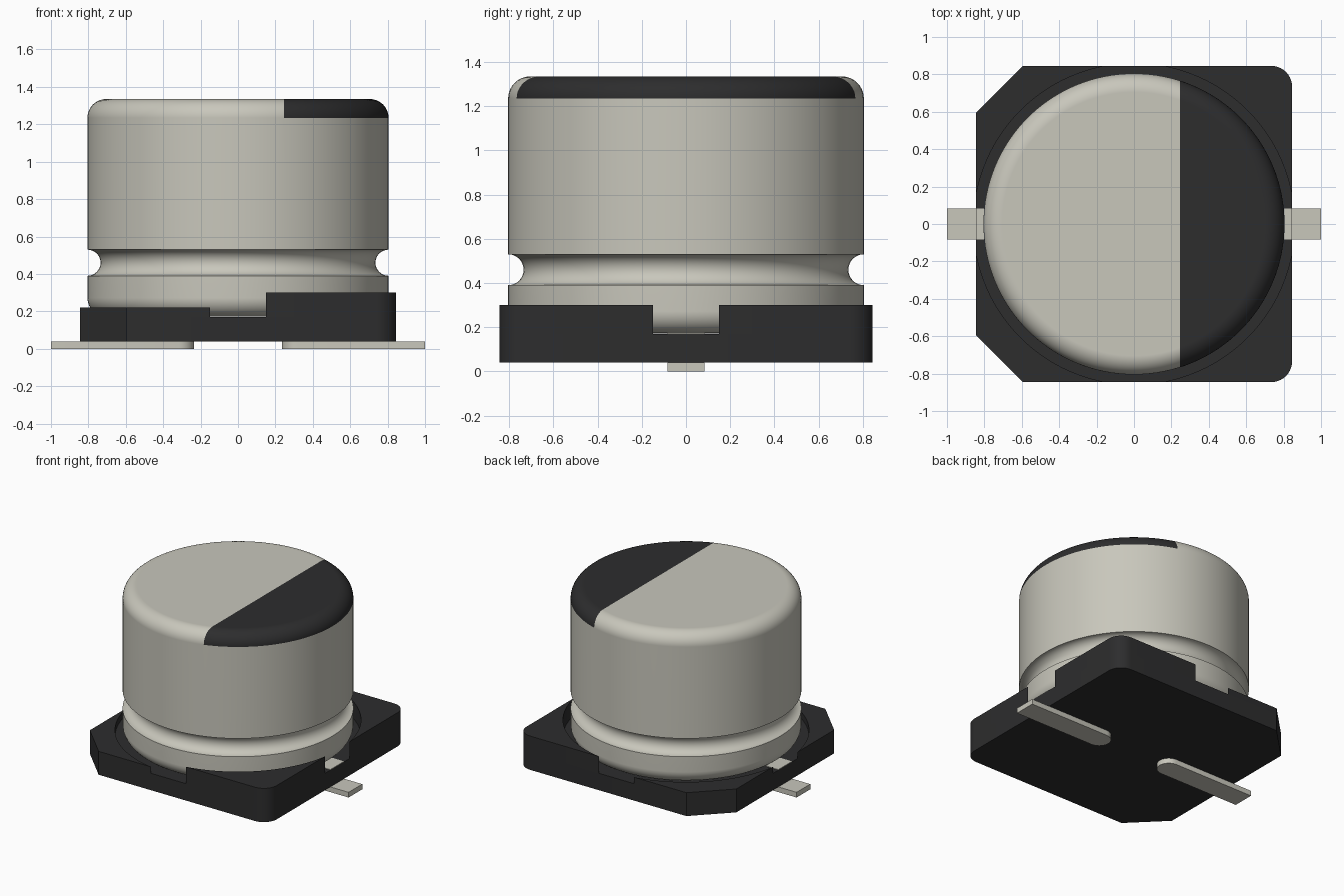
import bpy, bmesh
from math import sin, cos, pi, radians, asin

if "Cube" in bpy.data.objects:
    bpy.data.objects.remove(bpy.data.objects["Cube"])


def material(name, rgb):
    mat = bpy.data.materials.new(name)
    mat.use_nodes = True
    mat.diffuse_color = (*rgb, 1)
    mat.node_tree.nodes["Principled BSDF"].inputs["Base Color"].default_value = (*rgb, 1)
    return mat


METAL = material("warm light metal", (0.58, 0.57, 0.50))
BLACK = material("matte black", (0.026, 0.026, 0.027))


def finish(name, bm, *mats):
    bmesh.ops.recalc_face_normals(bm, faces=bm.faces)
    mesh = bpy.data.meshes.new(name)
    bm.to_mesh(mesh)
    bm.free()
    obj = bpy.data.objects.new(name, mesh)
    bpy.context.collection.objects.link(obj)
    for mat in mats:
        mesh.materials.append(mat)
    bpy.ops.object.select_all(action='DESELECT')
    obj.select_set(True)
    bpy.context.view_layer.objects.active = obj
    bpy.ops.object.shade_smooth_by_angle(angle=radians(30))
    return obj


def arc(cx, cy, r, start, end, steps):
    angles = [radians(start + (end - start) * i / steps) for i in range(steps + 1)]
    return [(cx + r * cos(a), cy + r * sin(a)) for a in angles]


def prism(name, outline, z0, z1, mat):
    bm = bmesh.new()
    face = bm.faces.new([bm.verts.new((x, y, z0)) for x, y in outline])
    top = bmesh.ops.extrude_face_region(bm, geom=[face])["geom"]
    verts = [v for v in top if isinstance(v, bmesh.types.BMVert)]
    bmesh.ops.translate(bm, verts=verts, vec=(0, 0, z1 - z0))
    return finish(name, bm, mat)


# Base plate: two rounded corners on one side, two chamfers on the other
HALF, POCKET, FLOOR, BOTTOM = 0.845, 0.858, 0.17, 0.04
ROUND, CHAMFER = 0.11, 0.25
rounded = arc(HALF - ROUND, HALF - ROUND, ROUND, 0, 90, 10)
chamfered = [(HALF, HALF - CHAMFER), (HALF - CHAMFER, HALF)]


def flip(points, sx, sy):
    return [(x * sx, y * sy) for x, y in points]


outline = (rounded + flip(chamfered, -1, 1)[::-1]
           + flip(chamfered, -1, -1) + flip(rounded, 1, -1)[::-1])
prism("base_plate", outline, BOTTOM, FLOOR, BLACK)

# Raised corners around the round pocket, taller on the rounded side
gap_angle = 90 - math_angle if (math_angle := asin(HALF / POCKET) * 180 / pi) else 0
inner = arc(0, 0, POCKET, 90 - gap_angle, gap_angle, 28)
for side, sx, corner, top in (("left", 1, rounded, 0.30), ("right", -1, chamfered, 0.22)):
    for end, sy in (("front", -1), ("back", 1)):
        prism(f"{end}_{side}_corner", flip(corner + inner, sx, sy), FLOOR, top, BLACK)

# Flat leads with rounded inner ends, and the small tabs in the pocket
WIDTH = 0.083
lead = [(1, -WIDTH), (1, WIDTH)] + arc(0.235 + WIDTH, 0, WIDTH, 90, 270, 14)
tab = [(0.72, -WIDTH), (HALF, -WIDTH), (HALF, WIDTH), (0.72, WIDTH)]
for side, sx in (("left", 1), ("right", -1)):
    prism(f"{side}_lead", flip(lead, sx, 1), 0, BOTTOM, METAL)
    prism(f"{side}_lead_tab", flip(tab, sx, 1), FLOOR, FLOOR + 0.004, METAL)

# Can: turned profile with rounded rims and a rolled groove
RADIUS, FILLET, TOP, FOOT, GROOVE = 0.805, 0.1, 1.335, 0.172, 0.07
profile = (arc(RADIUS - FILLET, FOOT + FILLET, FILLET, -90, 0, 8)
           + arc(RADIUS, 0.46, GROOVE, 270, 90, 16)
           + arc(RADIUS - FILLET, TOP - FILLET, FILLET, 0, 90, 10))
SEGMENTS = 128
bm = bmesh.new()
rings = [[bm.verts.new((r * cos(2 * pi * i / SEGMENTS), r * sin(2 * pi * i / SEGMENTS), z))
          for i in range(SEGMENTS)] for r, z in profile]
for low, high in zip(rings, rings[1:]):
    for i in range(SEGMENTS):
        j = (i + 1) % SEGMENTS
        bm.faces.new((low[i], low[j], high[j], high[i]))
bm.faces.new(rings[0][::-1])
bm.faces.new(rings[-1])

# Dark polarity mark cut into the top cap
MARK = 0.245
cap = [f for f in bm.faces if f.calc_center_median().z > TOP - FILLET]
geom = cap + list({e for f in cap for e in f.edges}) + list({v for f in cap for v in f.verts})
bmesh.ops.bisect_plane(bm, geom=geom, plane_co=(MARK, 0, 0), plane_no=(1, 0, 0))
for f in bm.faces:
    c = f.calc_center_median()
    f.material_index = int(c.x > MARK and c.z > TOP - FILLET)
can = finish("can", bm, METAL, BLACK)
weighted = can.modifiers.new("even_shading", 'WEIGHTED_NORMAL')
weighted.keep_sharp = True
